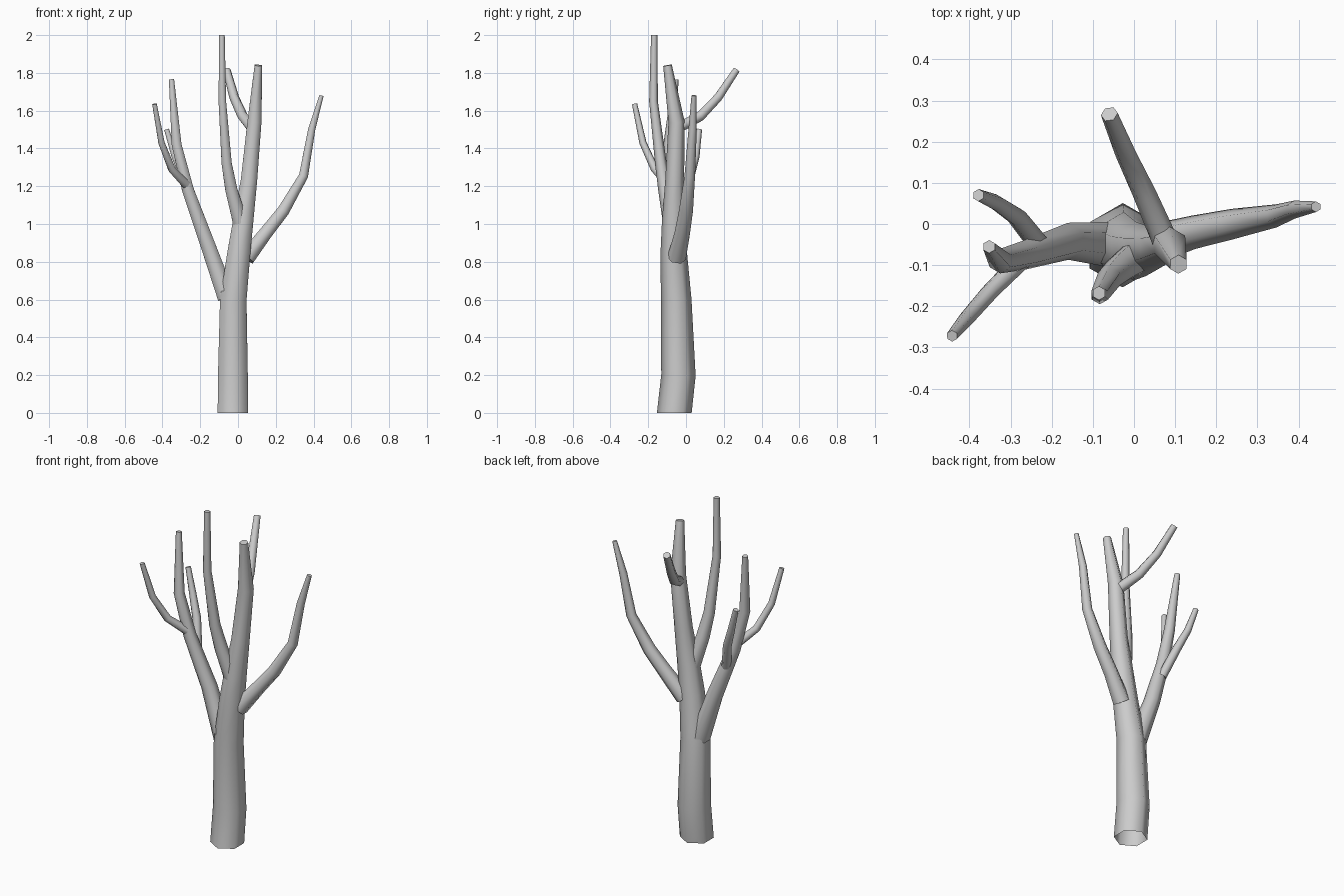
import bpy, bmesh, math
from mathutils import Vector

SIDES = 6


def limb(name, path, ref=(0, 1, 0), open_base=False):
    """Sweep a tapering hexagon along path points (x, y, z, radius)."""
    pts = [Vector(p[:3]) for p in path]
    bm = bmesh.new()
    rings = []
    for i, p in enumerate(pts):
        # Bisect neighbouring segments so the bends are mitred
        segs = [(b - a).normalized() for a, b in zip(pts[max(i - 1, 0):i + 1], pts[max(i - 1, 0) + 1:i + 2])]
        d = sum(segs, Vector()).normalized()
        if i == 0 and open_base:
            d = Vector((0, 0, 1))
        u = Vector(ref)
        u = (u - d * u.dot(d)).normalized()
        v = d.cross(u)
        rings.append([bm.verts.new(p + path[i][3] * (u * math.cos(a) + v * math.sin(a)))
                      for a in (2 * math.pi * k / SIDES for k in range(SIDES))])
    for a, b in zip(rings, rings[1:]):
        for k in range(SIDES):
            n = (k + 1) % SIDES
            bm.faces.new((a[k], a[n], b[n], b[k])).smooth = True
    caps = [bm.faces.new(rings[-1])]
    if not open_base:
        caps.append(bm.faces.new(rings[0][::-1]))
    for f in caps:
        for e in f.edges:
            e.smooth = False
    me = bpy.data.meshes.new(name)
    bm.to_mesh(me)
    bm.free()
    ob = bpy.data.objects.new(name, me)
    bpy.context.collection.objects.link(ob)
    return ob


# Main trunk
limb("trunk", [(-.028, -.062, 0, .092), (-.027, -.040, .20, .091), (-.025, -.052, .60, .081),
               (.005, -.065, .85, .070), (.028, -.065, 1.02, .062), (.058, -.06, 1.23, .050),
               (.087, -.05, 1.54, .043), (.108, -.098, 1.84, .023)], open_base=True)

# Left bough and its two twigs
limb("left_bough", [(-.06, -.05, .61, .055), (-.16, -.042, .89, .045), (-.265, -.075, 1.18, .036),
                    (-.325, -.09, 1.42, .030), (-.352, -.055, 1.765, .016)])
limb("left_front_twig", [(-.275, -.09, 1.21, .026), (-.35, -.165, 1.29, .022),
                         (-.405, -.228, 1.43, .019), (-.442, -.272, 1.635, .014)])
limb("left_back_twig", [(-.235, -.045, 1.08, .026), (-.285, .018, 1.24, .024),
                        (-.335, .052, 1.36, .020), (-.378, .07, 1.50, .015)])

# Tall front bough
limb("front_bough", [(.015, -.075, 1.00, .046), (-.035, -.11, 1.18, .037), (-.06, -.133, 1.32, .031),
                     (-.083, -.172, 1.65, .023), (-.085, -.168, 2.0, .017)])

# Right bough
limb("right_bough", [(.045, -.05, .82, .050), (.145, -.02, .95, .041), (.24, .0, 1.07, .037),
                     (.347, .02, 1.255, .028), (.39, .035, 1.50, .022), (.442, .042, 1.68, .013)])

# Back bough
limb("back_bough", [(.075, -.04, 1.51, .032), (.025, .075, 1.57, .029),
                    (-.02, .17, 1.67, .026), (-.06, .267, 1.815, .021)], ref=(1, 0, 0))
